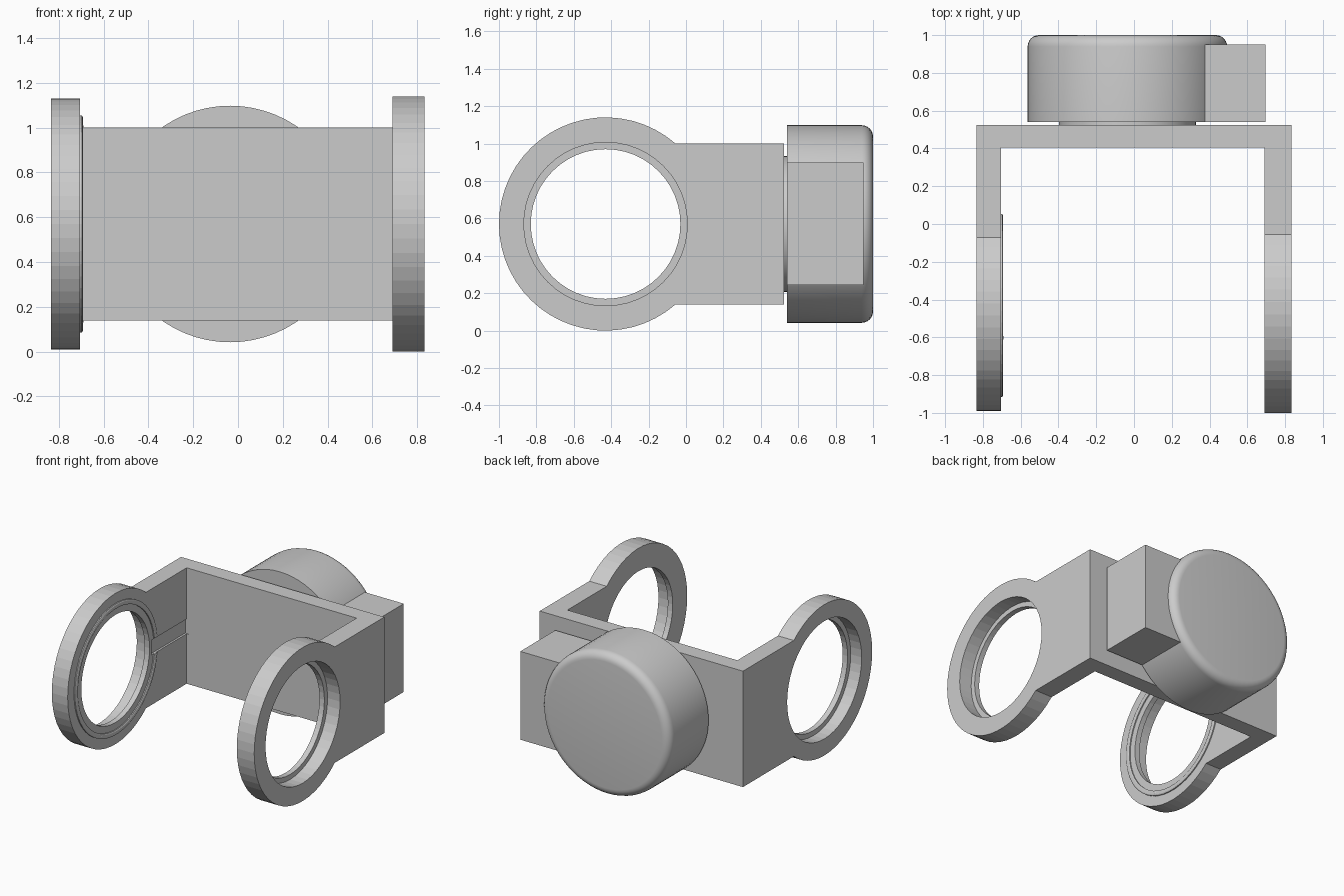
import bpy, bmesh
from math import cos, sin, asin, pi, tau
from mathutils import Vector

if "Cube" in bpy.data.objects:
    bpy.data.objects.remove(bpy.data.objects["Cube"])

RY, Z = -0.43, 0.57          # ring centre, shared mid height


def make(name, bm):
    bmesh.ops.recalc_face_normals(bm, faces=bm.faces)
    me = bpy.data.meshes.new(name)
    bm.to_mesh(me)
    bm.free()
    ob = bpy.data.objects.new(name, me)
    bpy.context.collection.objects.link(ob)
    return ob


def prism(name, pts, x0, x1):
    """Extrude a (y, z) outline along x."""
    bm = bmesh.new()
    f = bm.faces.new([bm.verts.new((x0, y, z)) for y, z in pts])
    ext = bmesh.ops.extrude_face_region(bm, geom=[f])["geom"]
    bmesh.ops.translate(bm, vec=(x1 - x0, 0, 0),
                        verts=[v for v in ext if isinstance(v, bmesh.types.BMVert)])
    return make(name, bm)


def box(name, x0, x1, y0, y1, z0, z1):
    return prism(name, [(y0, z0), (y1, z0), (y1, z1), (y0, z1)], x0, x1)


def circle(r, n=48):
    return [(RY + r * cos(tau * i / n), Z + r * sin(tau * i / n)) for i in range(n)]


def lathe_y(name, cx, profile, n=64):
    """Solid of revolution about a y axis; profile is (radius, y)."""
    bm = bmesh.new()
    rings = [[bm.verts.new((cx + r * cos(tau * i / n), y, Z + r * sin(tau * i / n)))
              for i in range(n)] for r, y in profile]
    for a, b in zip(rings, rings[1:]):
        for i in range(n):
            bm.faces.new((a[i], a[(i + 1) % n], b[(i + 1) % n], b[i]))
    bm.faces.new(rings[0])
    bm.faces.new(rings[-1])
    return make(name, bm)


def boolean(ob, other, op):
    m = ob.modifiers.new(op.lower(), "BOOLEAN")
    m.object, m.operation, m.solver = other, op, "EXACT"
    bpy.context.view_layer.objects.active = ob
    bpy.ops.object.modifier_apply(modifier=m.name)
    bpy.data.objects.remove(other)


def smooth(ob):
    bpy.ops.object.select_all(action="DESELECT")
    ob.select_set(True)
    bpy.context.view_layer.objects.active = ob
    bpy.ops.object.shade_smooth_by_angle(angle=0.6)


def arm_outline(r, n=40):
    a = asin(0.43 / r)
    arc = [(RY + r * cos(t), Z + r * sin(t))
           for t in (a + (tau - 2 * a) * i / n for i in range(n + 1))]
    return arc + [(0.525, Z - 0.43), (0.525, Z + 0.43)]


# U-shaped bracket: back plate and two ring-ended arms with stepped holes
bracket = box("bracket", -0.77, 0.76, 0.405, 0.525, Z - 0.43, Z + 0.43)
for inner, outer, r in ((-0.705, -0.835, 0.56), (0.69, 0.833, 0.57)):
    s = 1 if outer > 0 else -1
    boolean(bracket, prism("arm", arm_outline(r), inner, outer), "UNION")
    boolean(bracket, prism("hole", circle(0.40), inner - 0.05 * s, outer + 0.05 * s), "DIFFERENCE")
    boolean(bracket, prism("recess", circle(0.437), inner + 0.04 * s, outer + 0.05 * s), "DIFFERENCE")
# cable groove inside the left arm
boolean(bracket, box("groove", -0.72, -0.69, -0.01, 0.41, 0.51, 0.62), "DIFFERENCE")

# raised ridge around the left hole, open at the groove
bm = bmesh.new()
n, a0 = 48, 0.13
section = [(0.45, -0.71), (0.45, -0.697), (0.458, -0.693), (0.478, -0.693), (0.486, -0.697), (0.486, -0.71)]
rings = []
for i in range(n + 1):
    t = a0 + (tau - 2 * a0) * i / n
    rings.append([bm.verts.new((x, RY + r * cos(t), Z + r * sin(t))) for r, x in section])
for a, b in zip(rings, rings[1:]):
    for i in range(6):
        bm.faces.new((a[i], a[(i + 1) % 6], b[(i + 1) % 6], b[i]))
bm.faces.new(rings[0])
bm.faces.new(rings[-1])
make("ring_ridge", bm)

# small locating knobs on the ridge
for i, t in enumerate((pi * 0.62, pi * 1.38)):
    bm = bmesh.new()
    bmesh.ops.create_uvsphere(bm, u_segments=12, v_segments=8, radius=0.02)
    bmesh.ops.translate(bm, verts=bm.verts,
                        vec=Vector((-0.71, RY + 0.468 * cos(t), Z + 0.468 * sin(t))))
    smooth(make(f"knob_{i + 1}", bm))

# motor drum with rounded back edge, fused with its side housing
R, B = 0.528, 0.06
prof = [(R, 0.54)] + [(R - B + B * cos(t), 1 - B + B * sin(t))
                      for t in (pi / 2 * i / 6 for i in range(7))]
drum = lathe_y("motor_drum", -0.035, prof)
boolean(drum, box("side_housing", 0.1, 0.695, 0.54, 0.95, 0.245, 0.90), "UNION")
smooth(drum)

# short neck between plate and drum
smooth(lathe_y("neck", -0.035, [(0.363, 0.52), (0.363, 0.545)]))
